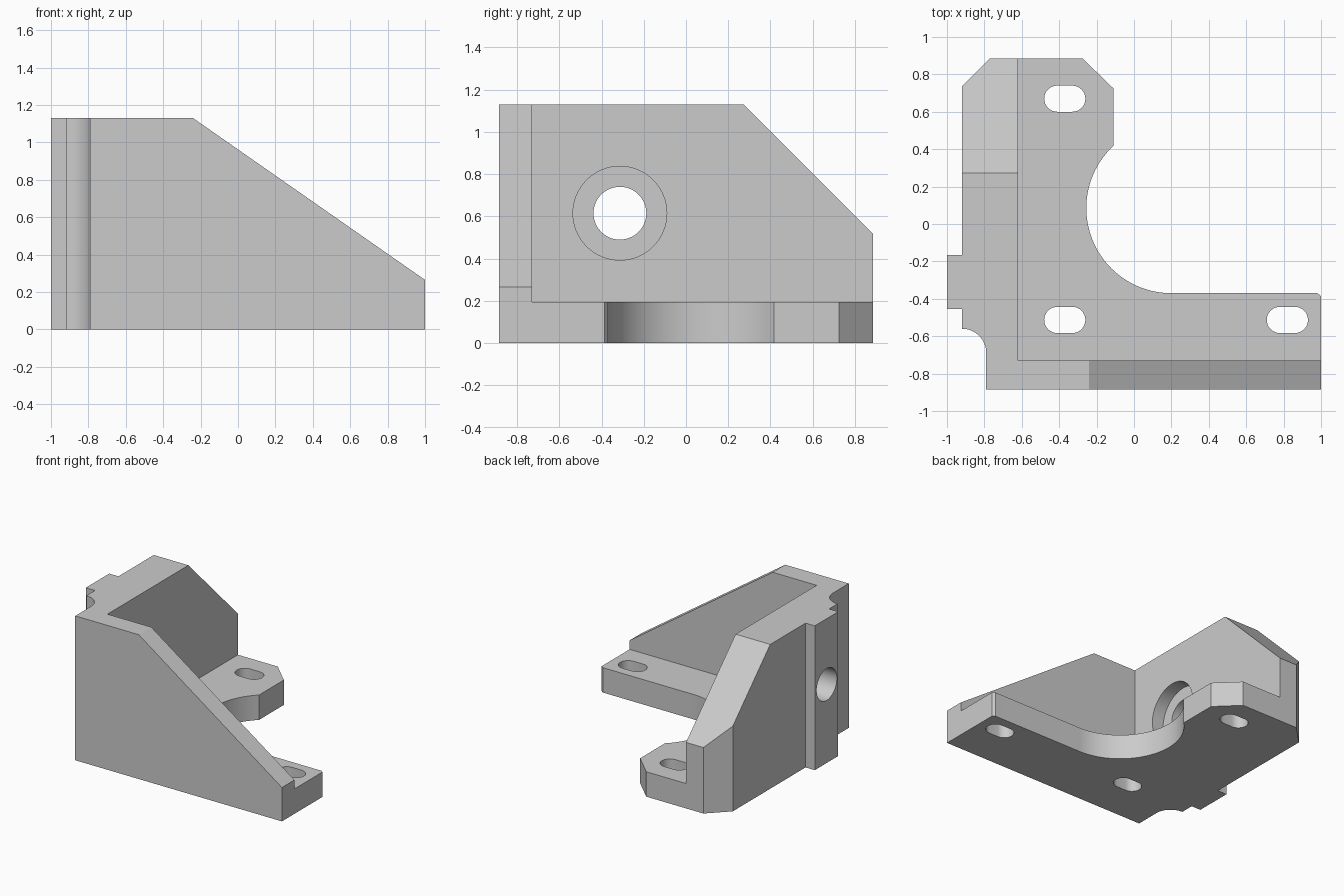
import bpy, bmesh, math
from mathutils import Matrix, Vector

cube = bpy.data.objects.get("Cube")
if cube:
    bpy.data.objects.remove(cube, do_unlink=True)

grey = bpy.data.materials.new("plain grey")
grey.use_nodes = True
grey.diffuse_color = (0.6, 0.6, 0.6, 1)
grey.node_tree.nodes["Principled BSDF"].inputs["Base Color"].default_value = (0.6, 0.6, 0.6, 1)

TOP, PLATE = 1.13, 0.195
FRONT = -0.885
WALL_X, WALL_Y = -0.62, -0.73


def arc(cx, cy, r, start, end, steps):
    """Points along an arc, angles in degrees."""
    angles = [math.radians(start + (end - start) * i / steps) for i in range(steps + 1)]
    return [(cx + r * math.cos(a), cy + r * math.sin(a)) for a in angles]


def prism(name, points, low, high, axis="z"):
    """Extrude a 2D outline along an axis: z uses (x, y), y uses (x, z), x uses (y, z)."""
    place = {"z": lambda a, b, d: (a, b, d),
             "y": lambda a, b, d: (a, d, b),
             "x": lambda a, b, d: (d, a, b)}[axis]
    bm = bmesh.new()
    face = bm.faces.new([bm.verts.new(place(a, b, low)) for a, b in points])
    ext = bmesh.ops.extrude_face_region(bm, geom=[face])
    moved = [v for v in ext["geom"] if isinstance(v, bmesh.types.BMVert)]
    bmesh.ops.translate(bm, verts=moved, vec=Vector(place(0, 0, high - low)))
    bmesh.ops.recalc_face_normals(bm, faces=bm.faces)
    mesh = bpy.data.meshes.new(name)
    bm.to_mesh(mesh)
    bm.free()
    mesh.materials.append(grey)
    obj = bpy.data.objects.new(name, mesh)
    bpy.context.collection.objects.link(obj)
    return obj


def slot(cx, cy, half=0.11, r=0.07):
    """Rounded slot outline running along x."""
    d = half - r
    return arc(cx + d, cy, r, -90, 90, 16) + arc(cx - d, cy, r, 90, 270, 16)


# Plan outline: foot, side tab, corner relief and round clearance
outline = [(-0.79, FRONT), (1, FRONT), (1, -0.385), (0.98, -0.37)]
outline += arc(0.2, 0.085, 0.455, 270, 133, 40)
outline += [(-0.11, 0.725), (-0.275, 0.885), (-0.77, 0.885), (-0.92, 0.735),
            (-0.92, -0.165), (-1, -0.165), (-1, -0.455), (-0.92, -0.455)]
outline += arc(-0.92, -0.69, 0.13, 90, 0, 16)
bracket = prism("bracket", outline, 0, TOP)

cutters = [
    # Open space above the foot, inside the two walls
    prism("inside_cut", [(WALL_X, WALL_Y), (2, WALL_Y), (2, 2), (WALL_X, 2)], PLATE, 2),
    # Sloping tops of the front wall and the side wall
    prism("front_slope_cut", [(-0.24, TOP), (1, 0.265), (2, -0.4325), (2, 2), (-0.24, 2)],
          -2, WALL_Y + 0.001, "y"),
    prism("side_slope_cut", [(0.272, TOP), (0.885, 0.517), (1.2, 0.202), (1.2, 2), (0.272, 2)],
          -2, WALL_X + 0.001, "x"),
    # Side bore with its inner counterbore
    prism("bore_cut", arc(-0.313, 0.615, 0.125, 0, 352.5, 47), -1.5, -0.4, "x"),
    prism("counterbore_cut", arc(-0.313, 0.615, 0.222, 0, 354.375, 63), WALL_X - 0.1, -0.4, "x"),
]
# Mounting slots in the foot
for i, (x, y) in enumerate([(-0.37, 0.67), (-0.37, -0.513), (0.82, -0.513)]):
    cutters.append(prism(f"slot_cut_{i}", slot(x, y), -0.5, 0.5))

bpy.context.view_layer.objects.active = bracket
for cutter in cutters:
    mod = bracket.modifiers.new(cutter.name, "BOOLEAN")
    mod.operation = "DIFFERENCE"
    mod.solver = "EXACT"
    mod.object = cutter
    bpy.ops.object.modifier_apply(modifier=mod.name)
    bpy.data.objects.remove(cutter, do_unlink=True)

# Smooth the round surfaces, keep the machined edges sharp
bpy.ops.object.select_all(action="DESELECT")
bracket.select_set(True)
bpy.ops.object.shade_smooth_by_angle(angle=math.radians(25))
